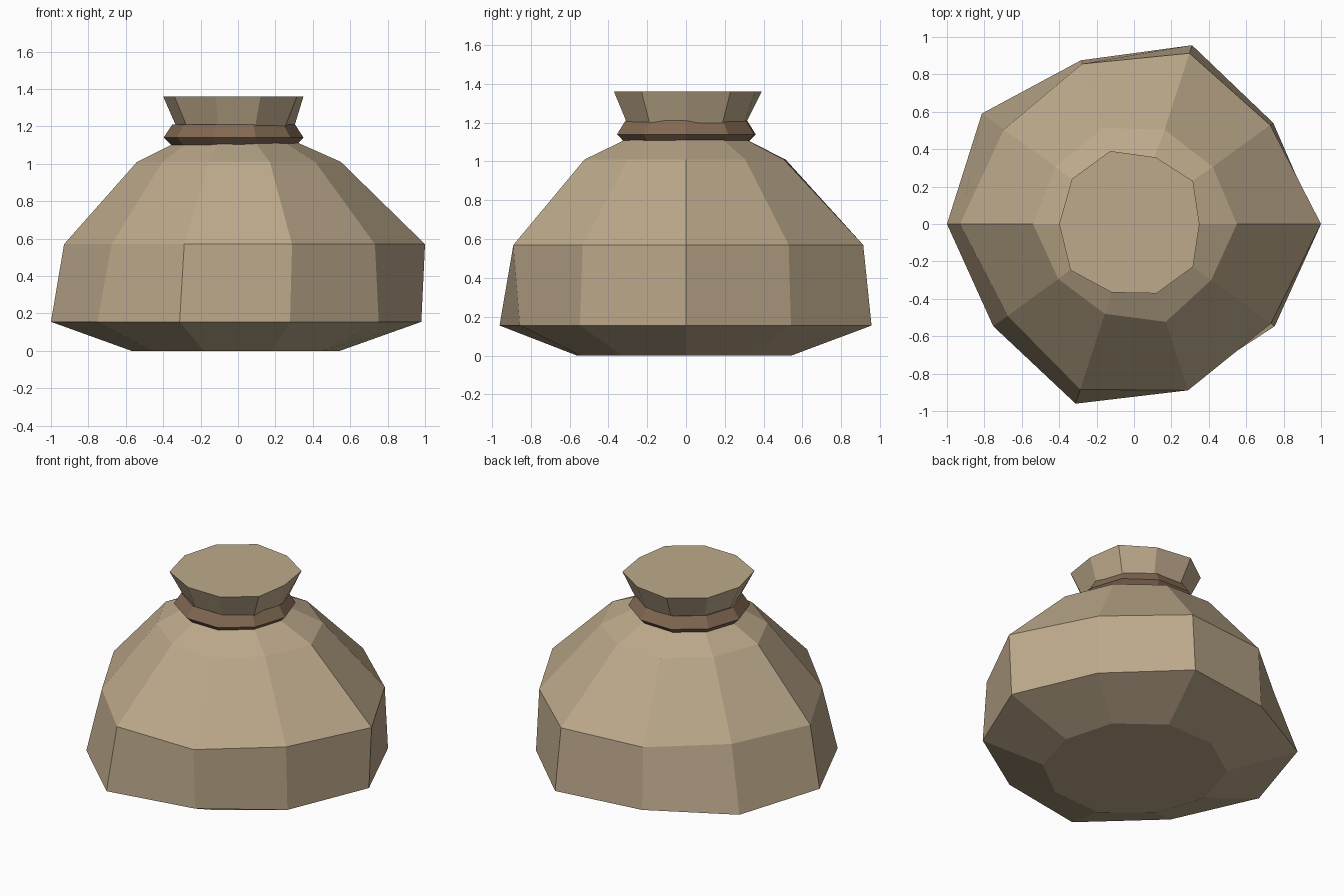
import bpy, bmesh, math

if "Cube" in bpy.data.objects:
    bpy.data.objects.remove(bpy.data.objects["Cube"])

SIDES = 10


def material(name, rgb):
    m = bpy.data.materials.new(name)
    m.diffuse_color = (*rgb, 1)
    m.use_nodes = True
    m.node_tree.nodes["Principled BSDF"].inputs["Base Color"].default_value = m.diffuse_color
    return m


def loft(name, rings, mat, closed=False):
    """Join rings of (height, x offset, radii) into a faceted surface."""
    bm = bmesh.new()
    loops = []
    for z, dx, radii in rings:
        loop = []
        for k, r in enumerate(radii):
            a = math.tau * k / SIDES
            loop.append(bm.verts.new((dx + r * math.cos(a), r * math.sin(a), z)))
        loops.append(loop)
    pairs = list(zip(loops, loops[1:]))
    if closed:
        pairs.append((loops[-1], loops[0]))
    else:
        bm.faces.new(loops[0])
        bm.faces.new(loops[-1])
    for lo, hi in pairs:
        for k in range(SIDES):
            j = (k + 1) % SIDES
            bm.faces.new((lo[k], lo[j], hi[j], hi[k]))
    bmesh.ops.recalc_face_normals(bm, faces=bm.faces)
    me = bpy.data.meshes.new(name)
    bm.to_mesh(me)
    bm.free()
    me.materials.append(mat)
    ob = bpy.data.objects.new(name, me)
    bpy.context.collection.objects.link(ob)
    return ob


burlap = material("burlap tan", (0.51, 0.40, 0.26))
cord = material("cord brown", (0.225, 0.143, 0.087))

# Lumpy sack body, pinched neck and flared mouth
loft("sack", [
    (0.0, 0, [.545, .56, .57, .56, .57, .57, .57, .59, .57, .56]),
    (0.155, 0, [.98, .92, 1.005, .92, 1.005, 1.0, .93, 1.01, .90, .93]),
    (0.57, 0, [1.0, .90, .96, .90, .86, .93, .835, .93, .935, .905]),
    (1.01, 0, [.55, .52, .53, .54, .52, .54, .50, .505, .55, .51]),
    (1.13, -.01, [.29] * SIDES),
    (1.36, 0, [.35, .39, .375, .41, .41, .40, .42, .385, .39, .39]),
], burlap)

# Cord tied round the neck
tie_profile = [(.26, 1.12), (.33, 1.10), (.37, 1.14), (.325, 1.21), (.26, 1.19)]
wobble = [1.0, 1.0, 1.0, 1.02, 1.01, 1.02, 1.02, 1.0, 1.01, 1.0]
loft("neck_tie", [(z, -.02, [r * w for w in wobble]) for r, z in tie_profile],
     cord, closed=True)
